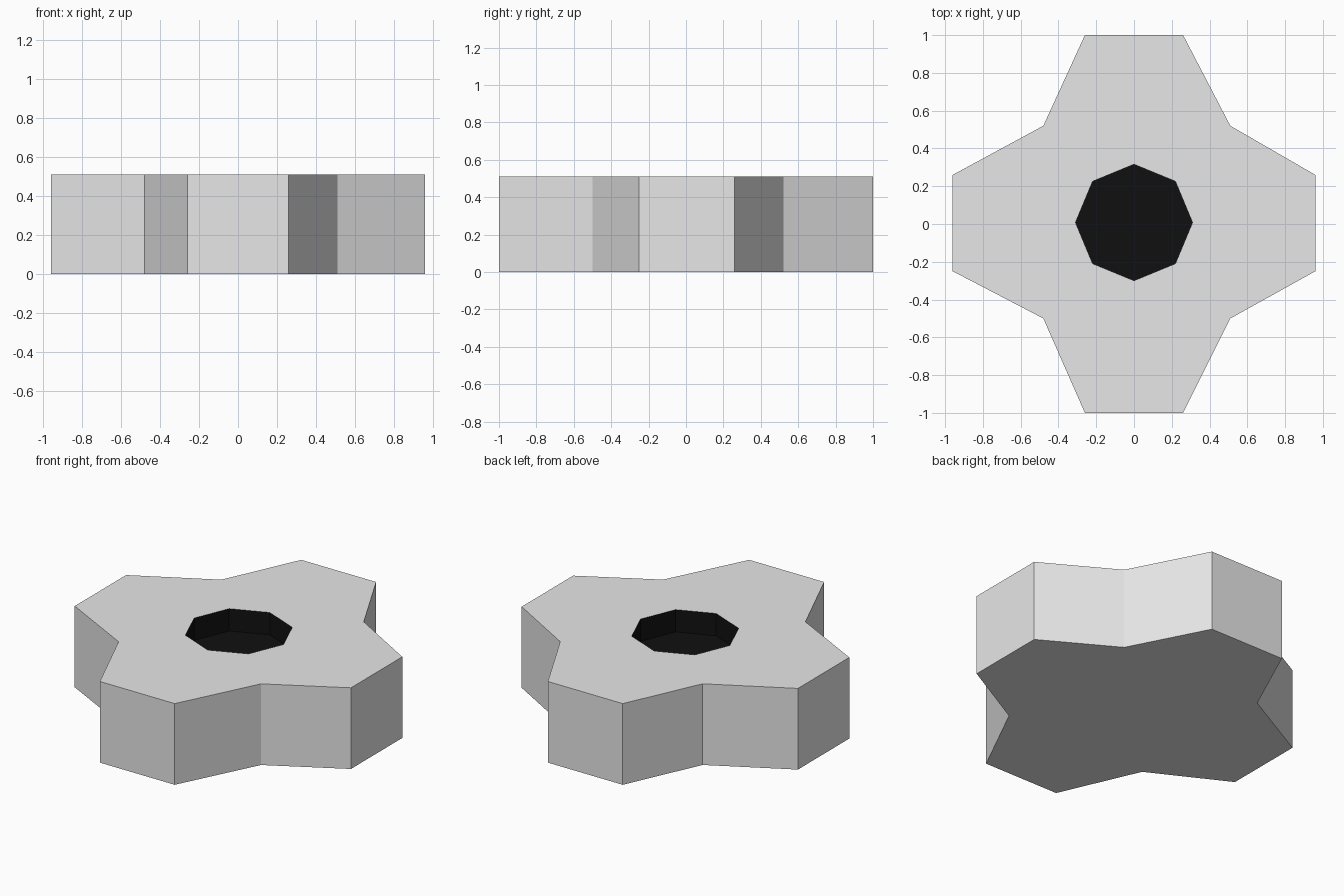
import bpy
import bmesh
import math

if "Cube" in bpy.data.objects:
    bpy.data.objects.remove(bpy.data.objects["Cube"])

HEIGHT = 0.51
RECESS_DEPTH = 0.14


def material(name, value):
    mat = bpy.data.materials.new(name)
    mat.diffuse_color = (value, value, value, 1)
    mat.use_nodes = True
    mat.node_tree.nodes["Principled BSDF"].inputs["Base Color"].default_value = mat.diffuse_color
    return mat


grey = material("light grey", 0.8)
black = material("black", 0.005)

# Four-armed star outline, counter-clockwise
outline = [(0.26, 1), (-0.26, 1), (-0.48, 0.52), (-0.96, 0.26),
           (-0.96, -0.25), (-0.48, -0.5), (-0.26, -1), (0.26, -1),
           (0.51, -0.5), (0.96, -0.25), (0.96, 0.26), (0.51, 0.52)]
# Eight-sided recess
hole = [(0.31 * math.cos(i * math.pi / 4),
         0.008 + 0.308 * math.sin(i * math.pi / 4)) for i in range(8)]

bm = bmesh.new()


def ring(points, z):
    return [bm.verts.new((x, y, z)) for x, y in points]


def walls(low, high, mat):
    n = len(low)
    for i in range(n):
        j = (i + 1) % n
        bm.faces.new((low[i], low[j], high[j], high[i])).material_index = mat


def loop_edges(verts):
    return [bm.edges.get((v, verts[(i + 1) % len(verts)]))
            for i, v in enumerate(verts)]


# Outer body: base and side walls
base = ring(outline, 0)
top = ring(outline, HEIGHT)
bm.faces.new(base[::-1])
walls(base, top, 0)

# Black recess: floor and walls
floor = ring(hole, HEIGHT - RECESS_DEPTH)
rim = ring(hole, HEIGHT)
bm.faces.new(floor).material_index = 1
walls(rim, floor, 1)

# Top face between outline and recess rim
bmesh.ops.triangle_fill(bm, use_beauty=True, use_dissolve=False,
                        edges=loop_edges(top) + loop_edges(rim))
bmesh.ops.recalc_face_normals(bm, faces=bm.faces[:])

mesh = bpy.data.meshes.new("star_block")
bm.to_mesh(mesh)
bm.free()
mesh.materials.append(grey)
mesh.materials.append(black)
star_block = bpy.data.objects.new("star_block", mesh)
bpy.context.collection.objects.link(star_block)
